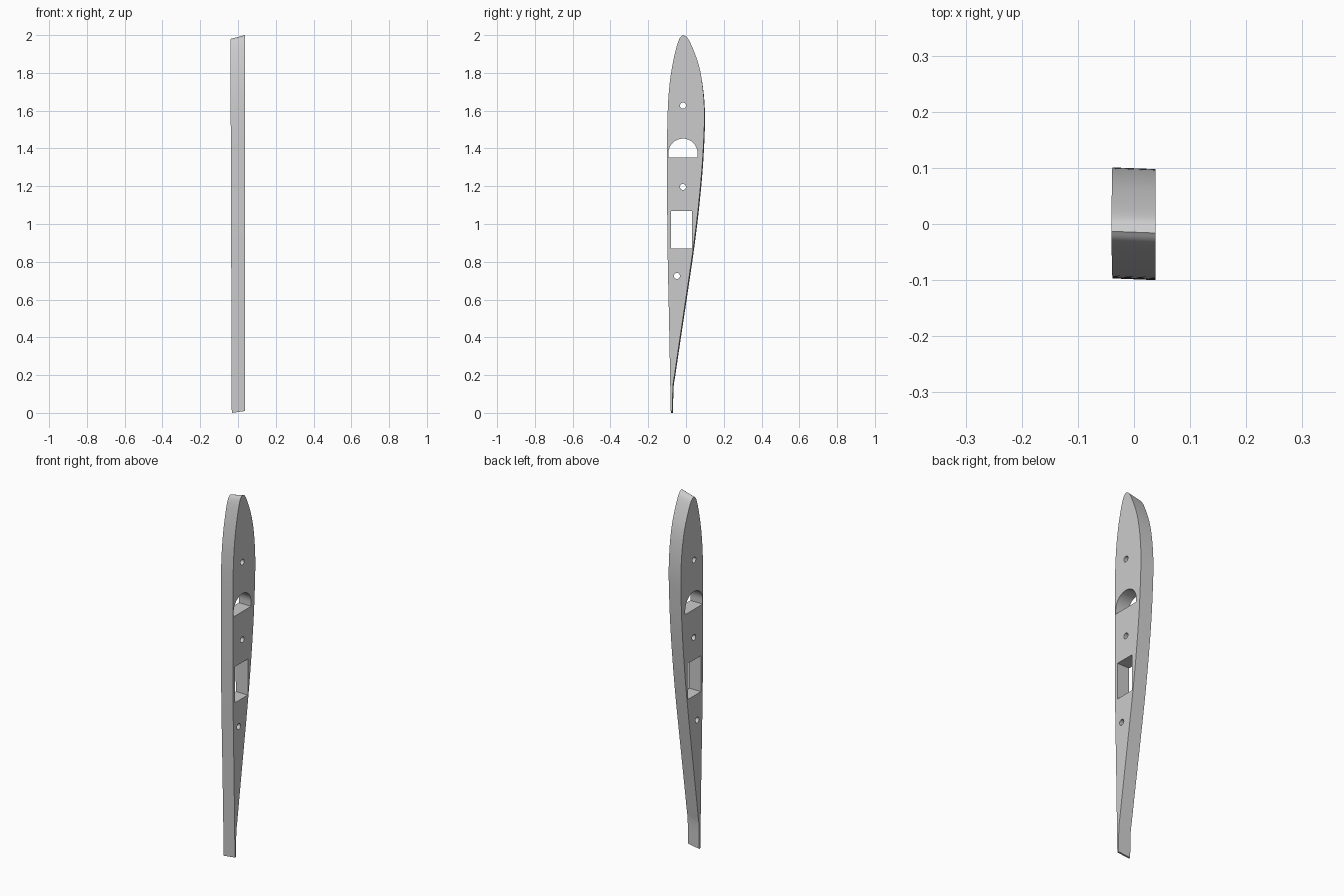
import bpy, bmesh, math
from mathutils import Vector

cube = bpy.data.objects.get("Cube")
if cube:
    bpy.data.objects.remove(cube, do_unlink=True)

grey = bpy.data.materials.new("plain grey")
grey.use_nodes = True
grey.diffuse_color = (0.6, 0.6, 0.6, 1)
grey.node_tree.nodes["Principled BSDF"].inputs["Base Color"].default_value = (0.6, 0.6, 0.6, 1)


def spline(points, steps=6):
    """Smooth curve through the points (Catmull-Rom)."""
    p = [Vector(q) for q in points]
    p = [p[0]] + p + [p[-1]]
    out = []
    for a, b, c, d in zip(p, p[1:], p[2:], p[3:]):
        for i in range(steps):
            t = i / steps
            out.append(0.5 * (2 * b + (c - a) * t + (2 * a - 5 * b + 4 * c - d) * t ** 2
                              + (3 * b - a - 3 * c + d) * t ** 3))
    return out + [p[-1]]


def circle(y, z, r, n=24):
    return [Vector((y + r * math.cos(i * math.tau / n), z + r * math.sin(i * math.tau / n)))
            for i in range(n)]


# Airfoil outline in (y, z): nose up, tail down
back = spline([(-0.071, 0.01), (-0.069, 0.14), (-0.058, 0.22), (-0.03, 0.41), (0.0, 0.61),
               (0.038, 0.87), (0.064, 1.08), (0.085, 1.3), (0.096, 1.5), (0.097, 1.62),
               (0.087, 1.74), (0.068, 1.84), (0.036, 1.93), (0.008, 1.985), (-0.016, 2.0)])
front = spline([(-0.016, 2.0), (-0.034, 1.982), (-0.052, 1.93), (-0.074, 1.83), (-0.09, 1.71),
                (-0.098, 1.56), (-0.1, 1.35), (-0.098, 0.9), (-0.089, 0.45), (-0.081, 0.01)])
outline = back + front[1:]

# Openings: three round holes, an arched slot and a spar slot
arch = [Vector((-0.093, 1.352)), Vector((0.061, 1.352))]
arch += [Vector((-0.016 + 0.077 * math.cos(i * math.pi / 24), 1.375 + 0.077 * math.sin(i * math.pi / 24)))
         for i in range(25)]
spar = [Vector(p) for p in ((-0.08, 0.87), (0.032, 0.87), (0.032, 1.07), (-0.08, 1.07))]
openings = [circle(-0.016, 1.627, 0.016), circle(-0.016, 1.196, 0.016),
            circle(-0.048, 0.725, 0.016), arch, spar]


def left_side(p):
    return (0.038, p.x, p.y)


def right_side(p, outer):
    # The right face leans slightly and its outline sits a little lower
    x = -0.033 - 0.0035 * p.y
    return (x, p.x + 0.003, (p.y - 0.01) * 0.995) if outer else (x, p.x, p.y)


bm = bmesh.new()
caps = ([], [])
for loop in [outline] + openings:
    outer = loop is outline
    rings = ([bm.verts.new(left_side(p)) for p in loop],
             [bm.verts.new(right_side(p, outer)) for p in loop])
    n = len(loop)
    for i in range(n):
        j = (i + 1) % n
        face = bm.faces.new((rings[0][i], rings[0][j], rings[1][j], rings[1][i]))
        face.smooth = True
        for ring, cap in zip(rings, caps):
            cap.append(bm.edges.get((ring[i], ring[j])))
for cap, side in zip(caps, (1, -1)):
    bmesh.ops.triangle_fill(bm, edges=cap, use_beauty=True, normal=(side, 0, 0))
bmesh.ops.recalc_face_normals(bm, faces=bm.faces)

mesh = bpy.data.meshes.new("wing_rib")
bm.to_mesh(mesh)
bm.free()
mesh.materials.append(grey)
rib = bpy.data.objects.new("wing_rib", mesh)
bpy.context.collection.objects.link(rib)

# Smooth skin, crisp rims
bpy.context.view_layer.objects.active = rib
rib.select_set(True)
bpy.ops.object.shade_smooth_by_angle(angle=math.radians(30))
